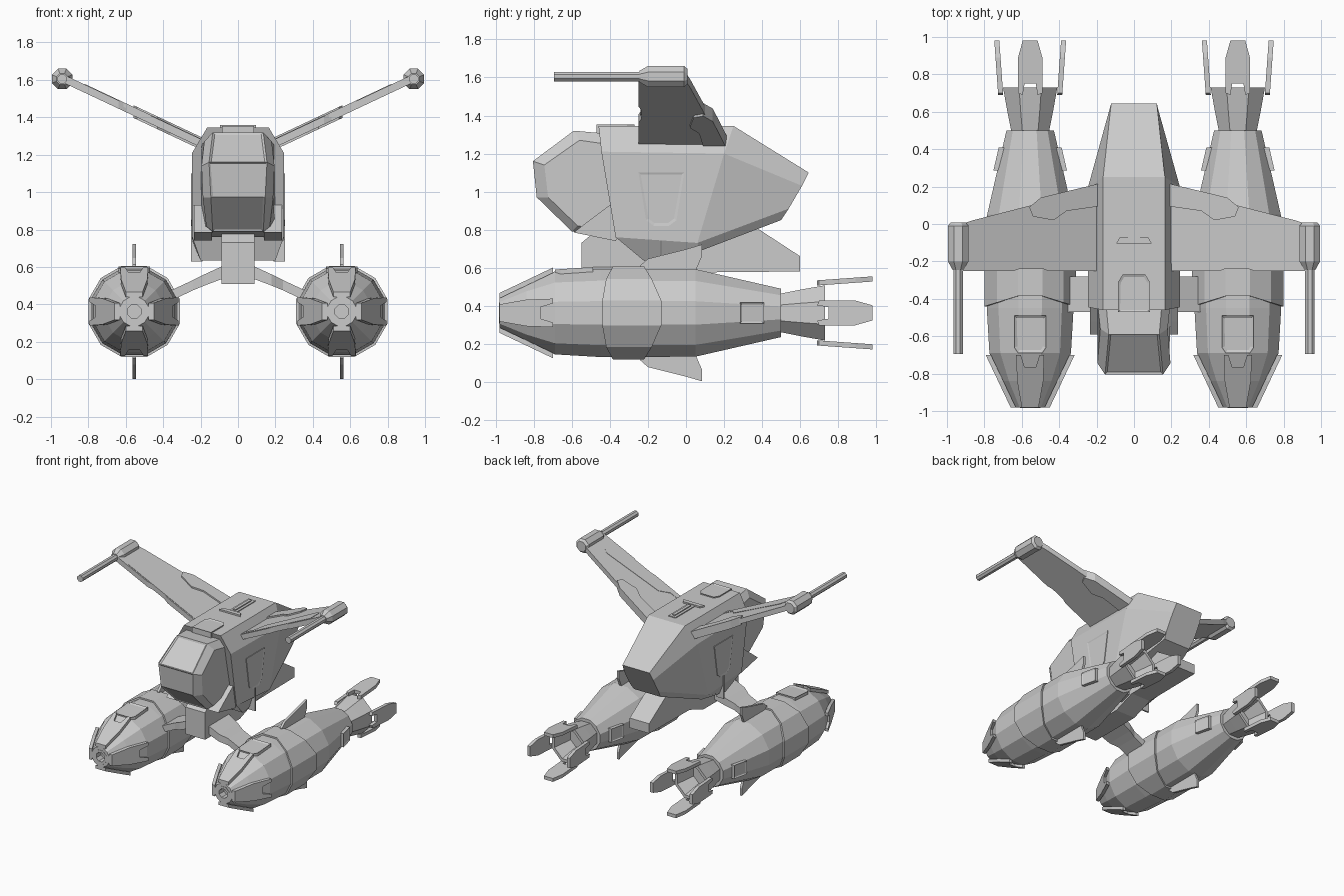
import bpy, bmesh
from math import sin, cos, pi
from mathutils import Vector

if "Cube" in bpy.data.objects:
    bpy.data.objects.remove(bpy.data.objects["Cube"])

PX, PZ = 0.555, 0.362          # engine pod axis


def build(name, lofts, mirror=False, cap=True):
    """Each loft is a list of rings with equal point counts."""
    bm = bmesh.new()
    for rings in lofts:
        vs = [[bm.verts.new(p) for p in r] for r in rings]
        n = len(vs[0])
        for a, b in zip(vs, vs[1:]):
            for i in range(n):
                bm.faces.new((a[i], a[(i + 1) % n], b[(i + 1) % n], b[i]))
        if cap:
            bm.faces.new(vs[0][::-1])
            bm.faces.new(vs[-1])
    bmesh.ops.recalc_face_normals(bm, faces=bm.faces)
    me = bpy.data.meshes.new(name)
    bm.to_mesh(me)
    bm.free()
    ob = bpy.data.objects.new(name, me)
    bpy.context.collection.objects.link(ob)
    if mirror:
        ob.modifiers.new("Mirror", 'MIRROR').use_mirror_merge = False
    return ob


def ring(cx, cz, y, apothem, n):
    """Regular n-gon with a flat on top, measured to its flats."""
    r = apothem / cos(pi / n)
    return [(cx + r * sin(2 * pi * (i + .5) / n), y, cz + r * cos(2 * pi * (i + .5) / n)) for i in range(n)]


def lathe(cx, cz, prof, n):
    return [ring(cx, cz, y, r, n) for y, r in prof]


def slab_x(poly, x0, x1):
    return [[(x, y, z) for y, z in poly] for x in (x0, x1)]


def slab_z(poly, z0, z1):
    return [[(x, y, z) for x, y in poly] for z in (z0, z1)]


def inset(ob, test, width, depth, individual=True):
    bm = bmesh.new()
    bm.from_mesh(ob.data)
    faces = [f for f in bm.faces if test(f)]
    if individual:
        bmesh.ops.inset_individual(bm, faces=faces, thickness=width, depth=depth)
    else:
        bmesh.ops.inset_region(bm, faces=faces, thickness=width, depth=depth)
    bm.to_mesh(ob.data)
    bm.free()


def pod_plate(poly, angle, y0, r0, y1, r1, th):
    """Flat plate lying along the pod surface; poly is (across, y)."""
    rad, tan = Vector((sin(angle), 0, cos(angle))), Vector((cos(angle), 0, -sin(angle)))
    def at(u, y, t):
        r = r0 + (r1 - r0) * (y - y0) / (y1 - y0) + t
        return Vector((PX, y, PZ)) + rad * r + tan * u
    return [[at(u, y, t) for u, y in poly] for t in (-th, 0)]


def sym(half):
    """Mirror an (across, y) outline."""
    return half + [(-u, y) for u, y in reversed(half)]


# main hull
def hull_ring(pts):
    return [Vector(p) for p in pts] + [Vector((-x, y, z)) for x, y, z in reversed(pts)]

build("hull", [[hull_ring(s) for s in (
    [(.165, -.46, 1.345), (.245, -.445, 1.21), (.245, -.37, .76), (.2, -.22, .635)],
    [(.165, .25, 1.345), (.245, .20, 1.20), (.245, .06, .73), (.2, .08, .69)],
    [(.122, .645, 1.10), (.13, .61, 1.03), (.13, .54, .91), (.12, .50, .85)])]])

# cockpit with recessed glass
ridge = [(-.42, 1.305, .15), (-.59, 1.32, .135), (-.805, 1.16, .155), (-.785, .97, .145), (-.60, .79, .135), (-.36, .76, .15)]
outer = [(-.42, 1.25, .195), (-.56, 1.27, .18), (-.745, 1.14, .195), (-.725, .97, .188), (-.57, .82, .17), (-.36, .79, .2)]
cockpit = build("cockpit", [[[(s * w, y, z) for y, z, w in p] for s, p in
                ((-1, outer), (-1, ridge), (1, ridge), (1, outer))]])
front = lambda f: abs(f.calc_center_median().x) < .01 and f.calc_center_median().y < -.6
inset(cockpit, lambda f: front(f) and f.calc_center_median().z > 1.17, .016, -.008)
inset(cockpit, lambda f: front(f) and .8 < f.calc_center_median().z < 1.15, .012, -.006, False)

# cheek plates, side panels and side ribs
build("cheek_plate", [slab_x([(-.59, .785), (-.52, .84), (-.40, .93), (-.34, .80), (-.37, .74)], .14, .235)], True)
panel = build("side_panel", [slab_x([(-.25, 1.10), (-.01, 1.10), (-.05, .85), (-.09, .82), (-.17, .82), (-.21, .85)], .23, .25)], True)
inset(panel, lambda f: f.normal.x > .9, .015, -.003)
build("side_rib", [slab_x([(-.138, .63), (-.138, .82), (-.125, .82), (-.125, .63)], .19, .252)], True)

# roof details
build("roof_details", [
    slab_z([(-.032, -.07), (.032, -.07), (.032, .18), (-.032, .18)], 1.33, 1.352),
    slab_z([(-.012, -.05), (.012, -.05), (.012, .16), (-.012, .16)], 1.33, 1.36),
    slab_z([(-.095, -.105), (.095, -.105), (.075, -.07), (-.075, -.07)], 1.33, 1.358)])
hatch = build("roof_hatch", [slab_z(sym([(.085, -.47), (.085, -.31), (.06, -.27)]), 1.30, 1.354)])
inset(hatch, lambda f: f.normal.z > .9, .015, -.006)

# keel and struts to the pods
build("keel", [slab_x([(-.55, .51), (-.55, .73), (-.49, .78), (.37, .81), (.60, .66), (.60, .58), (.08, .575), (-.10, .51)], -.088, .088)])
build("strut", [[[(x, y0, z0), (x, y1, z0), (x, y1, z1), (x, y0, z1)] for x, y0, y1, z0, z1 in
      ((.06, -.50, -.24, .545, .615), (.18, -.50, -.26, .50, .56), (.24, -.47, -.28, .475, .53), (.40, -.47, -.28, .40, .455))]], True)

# wings
def wing_slab(poly, t0, t1):
    return [[(x, y, 1.262 + .47 * (x - .2) + t) for x, y in poly] for t in (t0, t1)]

build("wing", [wing_slab([(.15, -.25), (.46, -.25), (.50, -.235), (.60, -.235), (.64, -.25), (.92, -.25), (.92, 0),
                          (.86, .02), (.55, .10), (.40, .14), (.15, .20)], -.022, .022)], True)
build("wing_armour", [wing_slab([(.15, .225), (.40, .165), (.50, .14), (.56, .09), (.54, .04), (.43, .02), (.36, .07), (.15, .10)], -.034, .034)], True)
build("wing_panel", [wing_slab([(.2, -.20), (.28, -.20), (.34, -.13), (.78, -.09), (.82, -.12), (.82, -.24), (.2, -.24)], 0, .025)], True)

# wingtip guns
build("gun_housing", [lathe(.94, 1.605, [(-.245, .03), (-.20, .055), (-.01, .055), (.008, .04)], 8)], True)
build("gun_barrel", [lathe(.94, 1.605, [(-.665, .014), (-.665, .018), (-.695, .018), (-.695, .025), (-.2, .025)][2:], 8)], True)

# engine pods
build("pod_body", [lathe(PX, PZ, [(-.90, .045), (-.98, .05), (-.98, .078), (-.84, .155), (-.69, .218), (-.45, .232),
                                  (.05, .23), (.50, .127), (.50, .09)], 12)], True)
build("pod_nose_ring", [lathe(PX, PZ, [(-.92, .036), (-.983, .036), (-.983, .055), (-.92, .055)], 8)], True)
build("exhaust_neck", [lathe(PX, PZ, [(.48, .098), (.60, .122), (.73, .145), (.73, .122), (.58, .08)], 8)], True)

# collar with zigzag edges
front_y = [-.385, -.42, -.44, -.44, -.42, -.385]
back_y = [-.22, -.18, -.13, -.13, -.18, -.22]
def collar_ring(ys, r):
    base = ring(PX, PZ, 0, r, 12)
    return [(p[0], ys[i % 6] if i < 11 else ys[5], p[2]) for i, p in enumerate(base)]
build("pod_collar", [[collar_ring(front_y, .22), collar_ring(front_y, .244), collar_ring(back_y, .244), collar_ring(back_y, .22)]], True)

# nose armour, exhaust petals and raised panels around each pod
quarter = [k * pi / 2 for k in range(4)]
armour = sym([(.045, -.98), (.07, -.84), (.075, -.70), (.05, -.70), (.03, -.765)])
build("nose_armour", [pod_plate(armour, a, -.98, .105, -.70, .238, .028) for a in quarter], True)
petal = sym([(.04, .98), (.065, .89), (.065, .70), (.04, .69), (.03, .75)])
build("exhaust_petal", [pod_plate(petal, a, .70, .172, .98, .192, .027) for a in quarter], True)
box = sym([(.055, .285), (.055, .41)])
boxes = build("pod_side_box", [pod_plate(box, a, .285, .197, .41, .168, .03) for a in (pi / 2, -pi / 2)], True)
inset(boxes, lambda f: abs(f.normal.x) > .9, .014, -.006)
top = build("pod_top_panel", [pod_plate(sym([(.065, -.69), (.085, -.66), (.085, -.49)]), 0, -.69, .228, -.49, .241, .05)], True)
inset(top, lambda f: f.normal.z > .9, .018, -.008)

# thin fins above and below each pod
fin = [(-.24, .22), (-.24, .25), (-.20, .285), (.0, .335), (.085, .36), (.085, .30), (.05, .22)]
build("pod_fin", [slab_x([(y, PZ + s * d) for y, d in fin], PX - .01, PX + .01) for s in (1, -1)], True)
